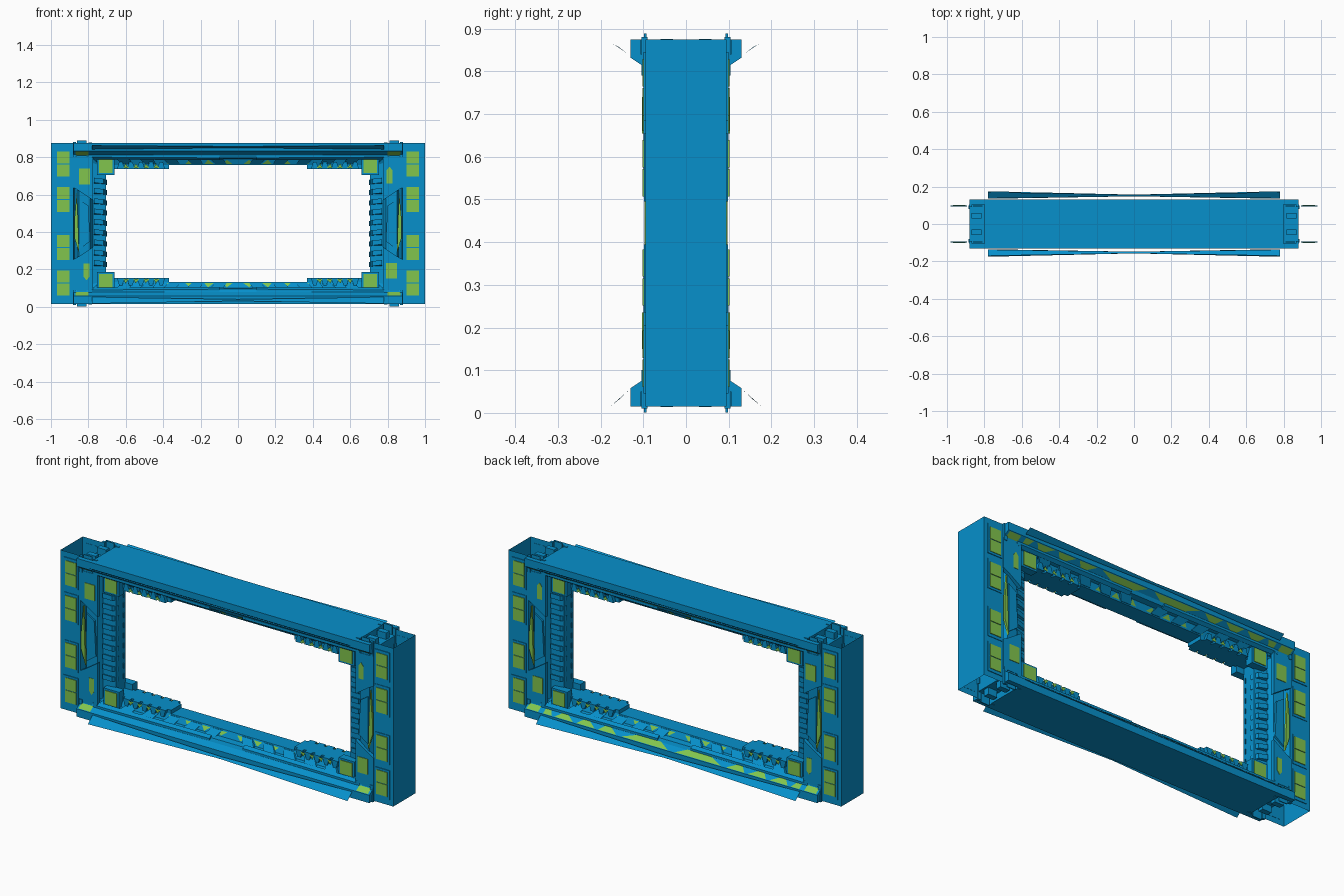
import bpy, bmesh
from mathutils import Vector

if "Cube" in bpy.data.objects:
    bpy.data.objects.remove(bpy.data.objects["Cube"])

MID = 0.445  # height of the horizontal symmetry plane


def material(name, rgb):
    m = bpy.data.materials.new(name)
    m.diffuse_color = (*rgb, 1)
    m.use_nodes = True
    m.node_tree.nodes["Principled BSDF"].inputs["Base Color"].default_value = m.diffuse_color
    return m


BLUE = material("blue_metal", (0.002, 0.28, 0.6))
GREEN = material("green_light", (0.22, 0.56, 0.075))


class Part:
    """Collects prisms and plates, mirrored by sign triples, into one mesh."""

    def __init__(self, name, mat):
        self.name, self.mat, self.bm = name, mat, bmesh.new()

    def flip(self, p, s):
        return (p[0] * s[0], p[1] * s[1], MID + (p[2] - MID) * s[2])

    def plate(self, pts, signs):
        for s in signs:
            self.bm.faces.new([self.bm.verts.new(self.flip(p, s)) for p in pts])

    def prism(self, pts, vec, signs):
        far = [tuple(Vector(p) + Vector(vec)) for p in pts]
        n = len(pts)
        for s in signs:
            a = [self.bm.verts.new(self.flip(p, s)) for p in pts]
            b = [self.bm.verts.new(self.flip(p, s)) for p in far]
            self.bm.faces.new(a)
            self.bm.faces.new(b[::-1])
            for i in range(n):
                j = (i + 1) % n
                self.bm.faces.new((a[i], b[i], b[j], a[j]))

    def box(self, x0, x1, y0, y1, z0, z1, signs):
        self.prism([(x0, y0, z0), (x1, y0, z0), (x1, y1, z0), (x0, y1, z0)],
                   (0, 0, z1 - z0), signs)

    def done(self):
        bmesh.ops.recalc_face_normals(self.bm, faces=self.bm.faces)
        me = bpy.data.meshes.new(self.name)
        self.bm.to_mesh(me)
        self.bm.free()
        me.materials.append(self.mat)
        bpy.context.collection.objects.link(bpy.data.objects.new(self.name, me))


PM = (1, -1)
ALL = [(x, y, z) for x in PM for y in PM for z in PM]
SIDES = [(x, y, 1) for x in PM for y in PM]      # left/right, front/back
ENDS = [(x, 1, 1) for x in PM]                   # left/right only
UPDOWN = [(1, 1, z) for z in PM]                 # top/bottom only
CORNERS = [(x, 1, z) for x in PM for z in PM]    # four corners, both faces at once
FRONT = [(x, -1, z) for x in PM for z in PM]
DIAG = [(-1, y, 1) for y in PM] + [(1, y, -1) for y in PM]
OPPOSITE = [(-x, y, z) for x, y, z in DIAG]

# Outer pillars: channels open at the top and bottom
p = Part("outer_pillar", BLUE)
p.plate([(1, -.095, .015), (1, .095, .015), (1, .095, .875), (1, -.095, .875)], ENDS)
p.plate([(.88, .095, .015), (1, .095, .015), (1, .095, .875), (.88, .095, .875)], SIDES)
p.plate([(.88, -.095, .06), (.88, .095, .06), (.88, .095, .83), (.88, -.095, .83)], ENDS)
p.done()

# Raised surrounds of the pillar lights
p = Part("light_surround", BLUE)
p.box(.893, .98, .094, .099, .685, .845, ALL)
p.box(.893, .98, .094, .098, .495, .655, ALL)
p.done()

# Top and bottom beams, stepping inward toward the opening
lower = [(.13, .832), (.1, .812), (.092, .795), (.06, .79), (.045, .757)]
half = [(.13, .875)] + lower
prof = half + [(-y, z) for y, z in half[::-1]]
p = Part("cross_beam", BLUE)
p.prism([(-.80, y, z) for y, z in prof], (1.6, 0, 0), UPDOWN)
p.done()

# Beam ends: same section with a trough sunk between the flanges
half = [(.105, .84), (.105, .875), (.13, .875)] + lower
prof = half + [(-y, z) for y, z in half[::-1]]
p = Part("beam_end", BLUE)
p.prism([(.80, y, z) for y, z in prof], (.08, 0, 0), CORNERS)
p.box(.815, .87, .03, .06, .83, .876, ALL)
p.done()

# Long slanted fins standing off the beams
p = Part("beam_fin", BLUE)
top = [(x, y, 1) for x in PM for y in PM]
low = [(x, y, -1) for x in PM for y in PM]
p.plate([(.78, .137, .842), (.78, .170, .864), (0, .157, .857), (0, .148, .85)], top)
p.plate([(.78, .135, .838), (.78, .175, .873), (0, .157, .859), (0, .148, .85)], low)
p.done()

# Ribs along the beam fronts
p = Part("beam_rib", BLUE)
p.prism([(.78, .085, .800), (.78, .103, .812), (.10, .103, .808), (.10, .085, .796)],
        (0, 0, -.012), ALL)
for i in range(6):
    x = .06 + i * .125
    p.prism([(x, .04, .762), (x + .06, .04, .762), (x + .09, .07, .79), (x + .02, .07, .79)],
            (0, .01, 0), ALL)
p.done()

# Inner pillars: stepped section from the outer pillar to the opening
half = [(.88, .09), (.872, .06), (.862, .06), (.85, .086), (.79, .08),
        (.775, .05), (.74, .045), (.705, .04)]
prof = half + [(x, -y) for x, y in half[::-1]]
p = Part("inner_pillar", BLUE)
p.prism([(x, y, .11) for x, y in prof], (0, 0, .67), ENDS)
p.done()

# Tapered cover plates over the inner pillars
p = Part("pillar_cover", BLUE)
p.prism([(.775, .08, .57), (.85, .08, .62), (.885, .08, .64), (.885, .08, .80), (.775, .08, .80)],
        (0, .02, 0), ALL)
p.prism([(.79, .08, .35), (.845, .08, .31), (.845, .08, .57), (.80, .08, .54)],
        (0, .012, 0), SIDES)
p.done()

# Teeth along the inner edge of the pillars
p = Part("pillar_tooth", BLUE)
for i in range(9):
    z = .212 + i * .055
    p.prism([(.70, .02, z), (.72, .055, z + .006), (.77, .065, z + .012), (.77, .03, z)],
            (0, 0, .026), SIDES)
p.done()

# Clamps gripping the beam ends
p = Part("beam_clamp", BLUE)
p.box(.78, .80, .09, .101, .79, .878, ALL)
p.box(.865, .883, .09, .104, .79, .88, ALL)
p.box(.81, .86, .093, .098, .80, .889, ALL)
p.done()

# Corner brackets inside the opening
p = Part("corner_bracket", BLUE)
p.box(.37, .71, -.045, .045, .737, .76, CORNERS)
p.box(.66, .755, .035, .078, .705, .80, ALL)
for i in range(5):
    x = .39 + i * .054
    p.prism([(x, .04, .737), (x + .04, .04, .737), (x + .03, .04, .775), (x + .012, .04, .775)],
            (0, .025, 0), ALL)
p.done()

# Square lights on the outer pillars, four pairs per face
p = Part("pillar_light", GREEN)
for z in (.765, .697, .575, .507):
    p.box(.902, .968, .096, .102, z, z + .064, ALL)
p.done()

# Lights at the corners and on the pillar covers
p = Part("corner_light", GREEN)
p.box(.672, .743, .07, .082, .715, .788, ALL)
p.box(.79, .85, .095, .103, .655, .74, DIAG)
p.prism([(.795, .095, .66), (.825, .095, .66), (.825, .095, .73), (.81, .095, .75), (.795, .095, .73)],
        (0, .007, 0), OPPOSITE)
p.done()

# Slender lens lights in the pillar grooves
p = Part("groove_light", GREEN)
p.prism([(.85, .085, .29), (.875, .085, .37), (.875, .085, .46), (.862, .085, .61), (.855, .085, .45)],
        (0, .012, 0), SIDES)
p.done()

# Small triangular lights on the beam faces toward the opening
p = Part("triangle_light", GREEN)
for i in range(4):
    x = .03 + i * .1
    p.plate([(x, .05, .764), (x + .05, .05, .764), (x + .03, .064, .786)], ALL)
for i in range(4):
    x = .42 + i * .054
    p.plate([(x, .067, .742), (x + .03, .067, .742), (x + .02, .067, .765)], ALL)
p.done()

# Light strips on the sloping flanges: long on the back, short on the front
p = Part("flange_light", GREEN)


def strip(x0, x1, x2, x3, signs):
    p.plate([(x0, .128, .829), (x1, .128, .829), (x2, .099, .810), (x3, .099, .810)], signs)


strip(.02, .30, .22, .08, CORNERS)
for x in (.33, .46, .59):
    strip(x, x + .11, x + .08, x + .05, CORNERS)
strip(.72, .77, .77, .74, CORNERS)
strip(.80, .87, .87, .80, CORNERS + FRONT)
p.done()
